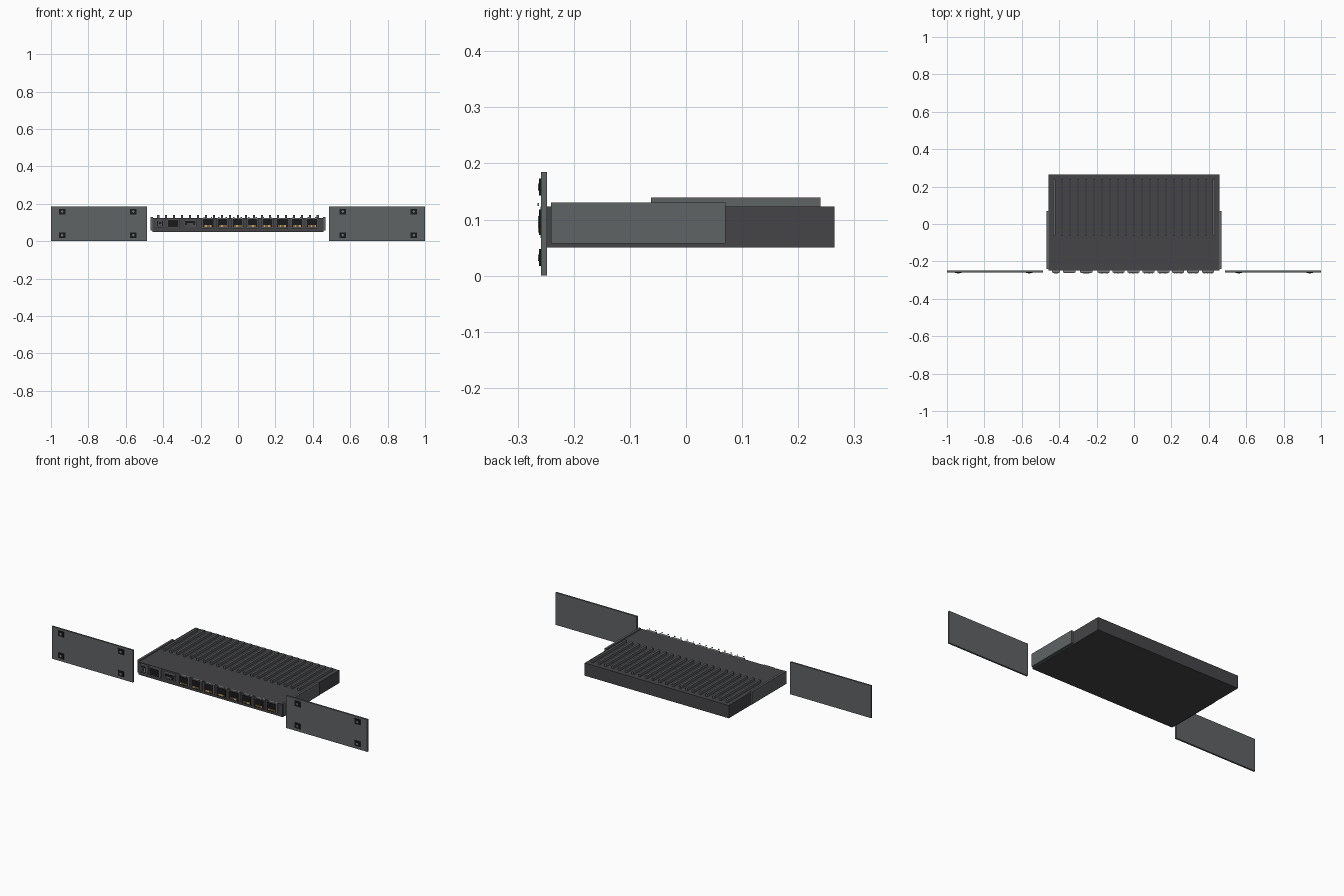
import bpy, bmesh
from mathutils import Matrix, Vector

if "Cube" in bpy.data.objects:
    bpy.data.objects.remove(bpy.data.objects["Cube"])

def material(name, rgb):
    m = bpy.data.materials.new(name)
    m.diffuse_color = (*rgb, 1)
    m.use_nodes = True
    m.node_tree.nodes["Principled BSDF"].inputs["Base Color"].default_value = m.diffuse_color
    return m

BODY = material("dark_metal", (0.06, 0.06, 0.066))
PLATE = material("grey_metal", (0.115, 0.125, 0.13))
BLACK = material("black_plastic", (0.01, 0.01, 0.012))
STEEL = material("steel", (0.2, 0.2, 0.21))
GOLD = material("gold", (0.6, 0.4, 0.12))
GREEN = material("green_light", (0.1, 0.5, 0.25))

def boxes(name, mat, spans):
    """One object made of boxes given as (x0, x1, y0, y1, z0, z1)."""
    bm = bmesh.new()
    for x0, x1, y0, y1, z0, z1 in spans:
        centre = Vector(((x0 + x1) / 2, (y0 + y1) / 2, (z0 + z1) / 2))
        size = (x1 - x0, y1 - y0, z1 - z0, 1)
        bmesh.ops.create_cube(bm, size=1, matrix=Matrix.Translation(centre) @ Matrix.Diagonal(size))
    me = bpy.data.meshes.new(name)
    bm.to_mesh(me)
    bm.free()
    me.materials.append(mat)
    ob = bpy.data.objects.new(name, me)
    bpy.context.collection.objects.link(ob)
    return ob

def panel(x, z, w, h, y0, y1):
    return (x - w / 2, x + w / 2, y0, y1, z - h / 2, z + h / 2)

def frame(x, z, w, h, t, y0, y1):
    return [panel(x, z + s * (h - t) / 2, w, t, y0, y1) for s in (-1, 1)] + \
           [panel(x + s * (w - t) / 2, z, t, h - 2 * t, y0, y1) for s in (-1, 1)]

# Chassis with cooling fins
boxes("chassis", BODY, [(-0.457, 0.457, -0.248, 0.265, 0.05, 0.123)])
boxes("cooling_fins", PLATE,
      [(i * 0.0427 - 0.006, i * 0.0427 + 0.006, -0.062, 0.24, 0.121, 0.139) for i in range(-10, 11)])

# Side plates and detached rack ears
for side, s in (("left", -1), ("right", 1)):
    boxes(side + "_side_plate", PLATE, [panel(s * 0.461, 0.0935, 0.012, 0.073, -0.241, 0.07)])
    boxes(side + "_rack_ear", PLATE, [panel(s * 0.743, 0.0925, 0.514, 0.185, -0.258, -0.248)])
    holes = [(s * x, z) for x in (0.56, 0.94) for z in (0.032, 0.158)]
    boxes(side + "_ear_mounts", BLACK, [panel(x, z, 0.036, 0.03, -0.262, -0.257) for x, z in holes])
    # Screw heads at the centre of each mount
    bm = bmesh.new()
    for x, z in holes:
        m = Matrix.Translation((x, -0.262, z)) @ Matrix.Rotation(1.5707963, 4, 'X')
        bmesh.ops.create_cone(bm, cap_ends=True, segments=16, radius1=0.006,
                              radius2=0.006, depth=0.004, matrix=m)
    me = bpy.data.meshes.new(side + "_ear_screws")
    bm.to_mesh(me)
    bm.free()
    me.materials.append(STEEL)
    bpy.context.collection.objects.link(bpy.data.objects.new(side + "_ear_screws", me))

# Row of eight network sockets
xs = [-0.162 + 0.0797 * i for i in range(8)]
zc = 0.095
boxes("socket_frames", STEEL, [b for x in xs for b in frame(x, zc, 0.064, 0.056, 0.005, -0.259, -0.247)])
boxes("socket_cavities", BLACK, [panel(x, zc, 0.054, 0.046, -0.262, -0.247) for x in xs])
boxes("socket_contacts", GOLD,
      [panel(x + k * 0.006, 0.081, 0.004, 0.009, -0.264, -0.261) for x in xs for k in range(-3, 4)])
boxes("status_lights", GREEN,
      [panel(x + s * 0.02, 0.127, 0.007, 0.005, -0.265, -0.262) for x in xs for s in (-1, 1)])

# Power socket, wide socket and slim socket
other = [("power", -0.417, 0.044, 0.046), ("wide", -0.346, 0.068, 0.05), ("slim", -0.256, 0.068, 0.036)]
for name, x, w, h in other:
    boxes(name + "_port_frame", STEEL, frame(x, zc, w, h, 0.006, -0.259, -0.247))
    boxes(name + "_port_cavity", BLACK, [panel(x, zc, w - 0.012, h - 0.012, -0.262, -0.247)])
boxes("power_pin", STEEL, frame(-0.417, zc, 0.022, 0.022, 0.004, -0.264, -0.261))
boxes("slim_tongue", STEEL, [panel(-0.256, 0.092, 0.036, 0.006, -0.264, -0.261)])
